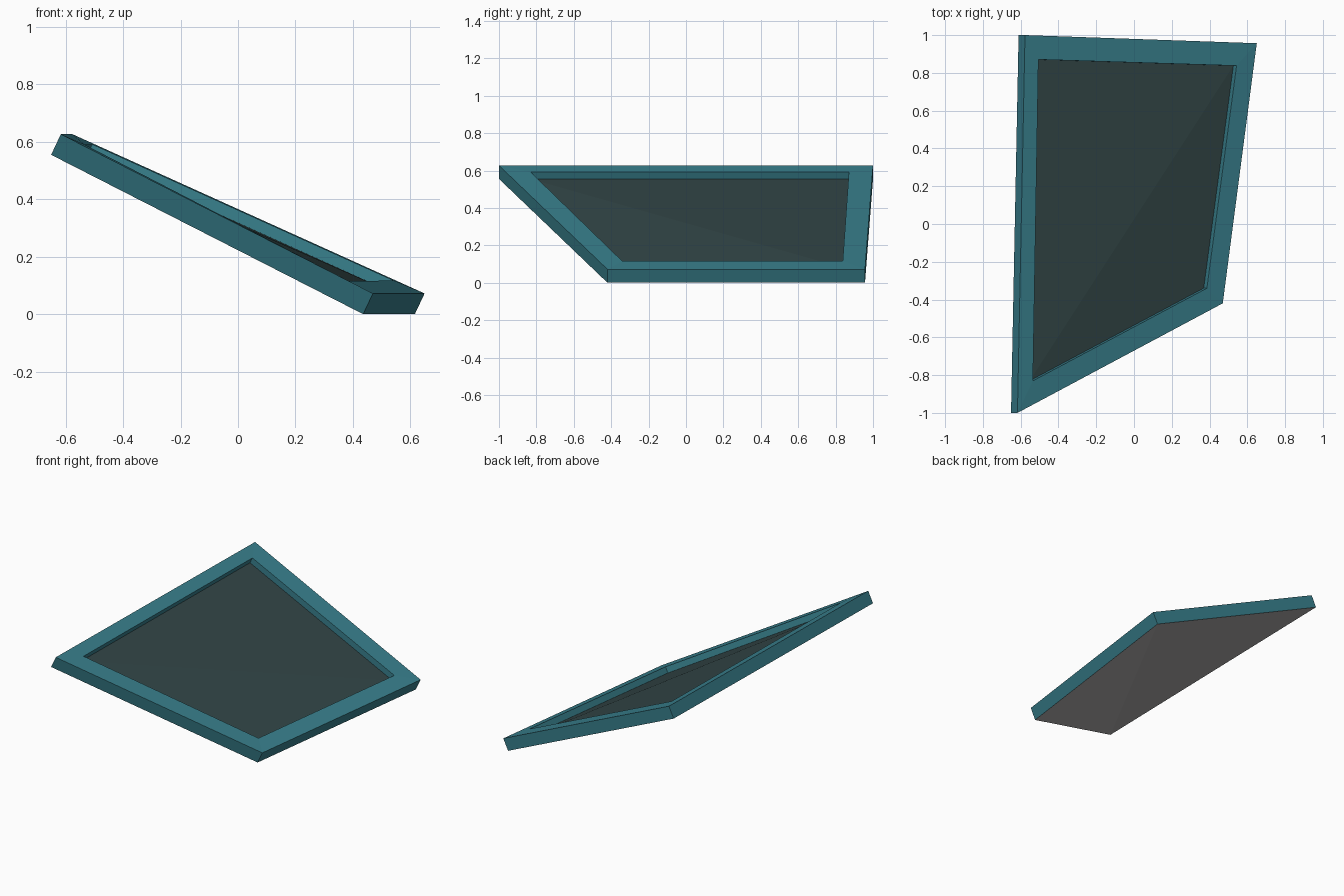
import bpy
from mathutils import Vector

if "Cube" in bpy.data.objects:
    bpy.data.objects.remove(bpy.data.objects["Cube"])


def material(name, color):
    m = bpy.data.materials.new(name)
    m.diffuse_color = (*color, 1)
    m.use_nodes = True
    m.node_tree.nodes["Principled BSDF"].inputs["Base Color"].default_value = m.diffuse_color
    return m


teal = material("teal frame", (0.040, 0.214, 0.265))
dark = material("dark panel", (0.032, 0.060, 0.062))
grey = material("grey backing", (0.41, 0.40, 0.40))


def build(name, verts, faces, mat):
    me = bpy.data.meshes.new(name)
    me.from_pydata([tuple(v) for v in verts], [], faces)
    me.materials.append(mat)
    me.update()
    ob = bpy.data.objects.new(name, me)
    bpy.context.collection.objects.link(ob)
    return ob


# Slightly twisted, tilted quad: outer and inner rim, counter-clockwise from above
outer = [Vector(p) for p in ((-0.617, -1.0, 0.627), (0.470, -0.42, 0.072),
                             (0.650, 0.957, 0.072), (-0.577, 1.0, 0.627))]
inner = [Vector(p) for p in ((-0.535, -0.83, 0.591), (0.386, -0.34, 0.115),
                             (0.543, 0.838, 0.117), (-0.506, 0.871, 0.591))]
thick = Vector((-0.034, 0, -0.072))   # frame thickness direction
bottom = [p + thick for p in outer]
recess = [p + thick * 0.5 for p in inner]

# Frame: outer walls, top rim and inner recess walls
faces = []
for i in range(4):
    j = (i + 1) % 4
    for r in range(3):
        a, b = r * 4, r * 4 + 4
        faces.append((a + i, a + j, b + j, b + i))
build("frame", bottom + outer + inner + recess, faces, teal)

# Recessed panel and flat backing
build("panel", recess, [(0, 1, 2), (0, 2, 3)], dark)
build("backing", bottom, [(2, 1, 0), (3, 2, 0)], grey)
